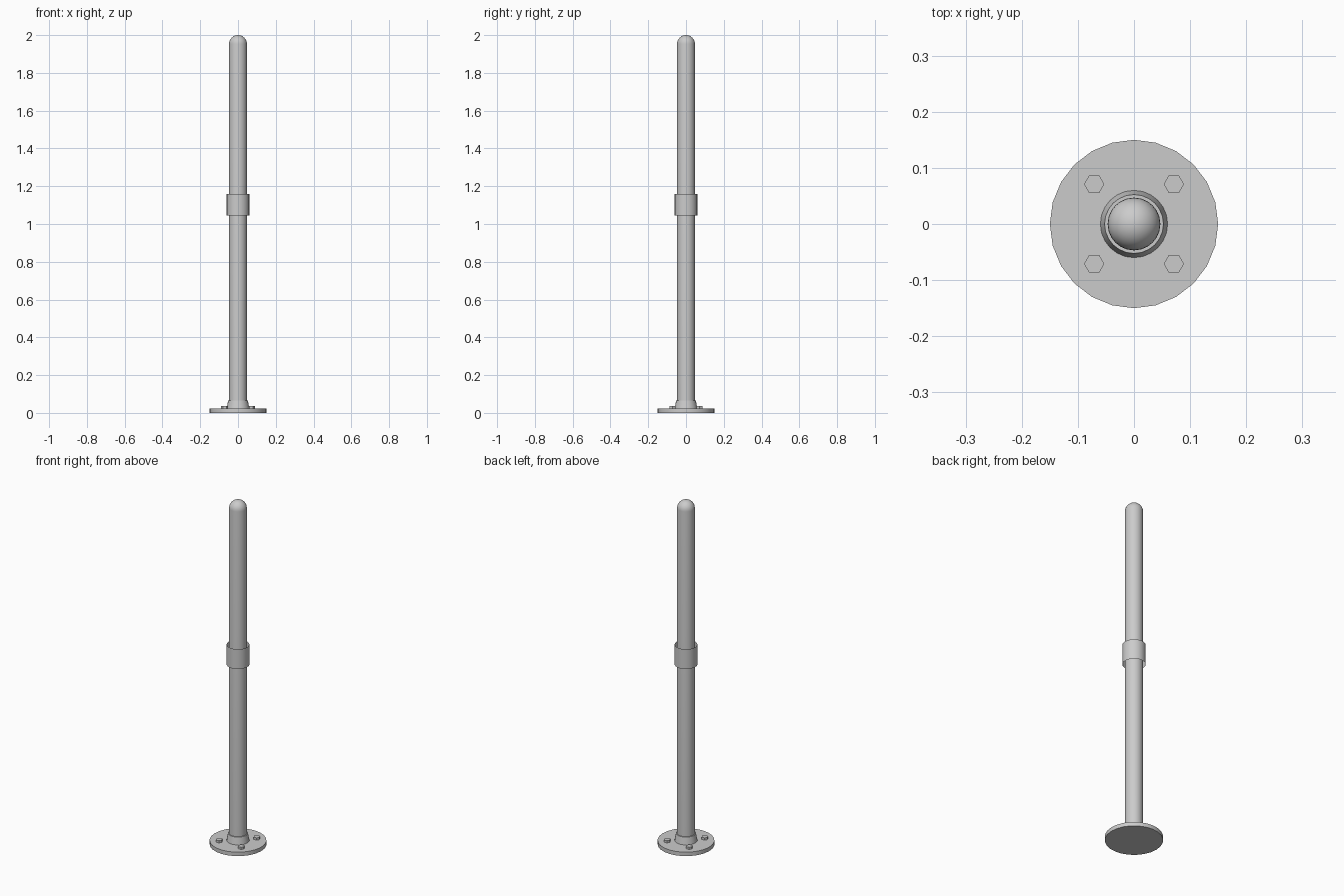
import bpy, math

cube = bpy.data.objects.get("Cube")
if cube:
    bpy.data.objects.remove(cube, do_unlink=True)

steel = bpy.data.materials.new("light grey steel")
steel.use_nodes = True
colour = (0.6, 0.6, 0.6, 1)
steel.diffuse_color = colour
steel.node_tree.nodes["Principled BSDF"].inputs["Base Color"].default_value = colour


def finish(name):
    ob = bpy.context.object
    ob.name = name
    ob.data.materials.append(steel)
    bpy.ops.object.shade_smooth_by_angle(angle=math.radians(35))
    return ob


def frustum(name, r1, r2, z1, z2, x=0, y=0, sides=24, fill='NGON', turn=0):
    bpy.ops.mesh.primitive_cone_add(vertices=sides, radius1=r1, radius2=r2, depth=z2 - z1,
                                    end_fill_type=fill, location=(x, y, (z1 + z2) / 2),
                                    rotation=(0, 0, turn))
    return finish(name)


# Floor flange and the tapered socket that holds the pole
frustum("base_flange", 0.15, 0.15, 0, 0.023)
frustum("base_socket", 0.06, 0.0525, 0.023, 0.065)

# Hexagonal bolt heads
for side, sx in (("left", 1), ("right", -1)):
    for end, sy in (("front", -1), ("back", 1)):
        frustum(f"bolt_{end}_{side}", 0.018, 0.018, 0.023, 0.036,
                0.071 * sx, 0.071 * sy, 6, turn=math.pi / 6)

# Pole with a rounded top, spun from a profile
R, TOP, SIDES, RINGS = 0.047, 2.0, 24, 8
profile = [(R, 0.023)] + [(R * math.cos(a), TOP - R + R * math.sin(a))
                          for a in (i * math.pi / 2 / RINGS for i in range(RINGS))]
verts = [(r * math.cos(t), r * math.sin(t), z) for r, z in profile
         for t in (k * math.tau / SIDES for k in range(SIDES))]
faces = [(j * SIDES + k, j * SIDES + (k + 1) % SIDES,
          (j + 1) * SIDES + (k + 1) % SIDES, (j + 1) * SIDES + k)
         for j in range(len(profile) - 1) for k in range(SIDES)]
tip, last = len(verts), len(verts) - SIDES
verts.append((0, 0, TOP))
faces += [(last + k, last + (k + 1) % SIDES, tip) for k in range(SIDES)]
mesh = bpy.data.meshes.new("pole")
mesh.from_pydata(verts, [], faces)
pole = bpy.data.objects.new("pole", mesh)
bpy.context.collection.objects.link(pole)
bpy.ops.object.select_all(action='DESELECT')
pole.select_set(True)
bpy.context.view_layer.objects.active = pole
finish("pole")

# Open sleeve around the middle of the pole
frustum("middle_sleeve", 0.06, 0.06, 1.045, 1.16, fill='NOTHING')
